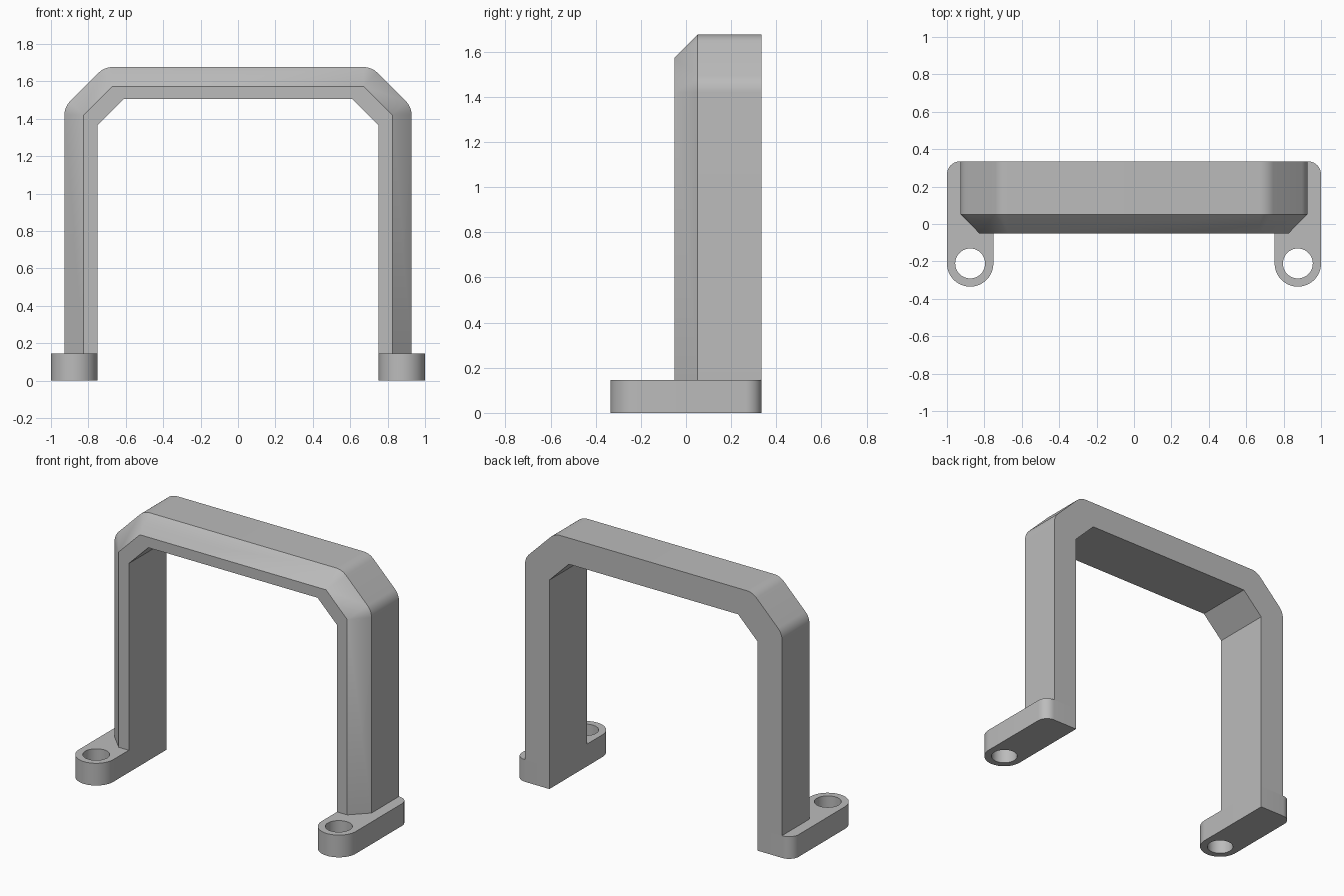
import bpy
import bmesh
from math import sin, cos, pi, radians
from mathutils import Vector

cube = bpy.data.objects.get("Cube")
if cube:
    bpy.data.objects.remove(cube)

# Main dimensions
FOOT_H = 0.145
INNER_X = 0.752
BACK, MID, FRONT = 0.335, 0.052, -0.052
BEVEL = 0.103
ARC = 8

grey = bpy.data.materials.new("plain grey")
grey.use_nodes = True
colour = (0.5, 0.5, 0.5, 1)
grey.diffuse_color = colour
grey.node_tree.nodes["Principled BSDF"].inputs["Base Color"].default_value = colour


def finish(bm, name):
    bmesh.ops.recalc_face_normals(bm, faces=bm.faces)
    mesh = bpy.data.meshes.new(name)
    bm.to_mesh(mesh)
    bm.free()
    mesh.materials.append(grey)
    obj = bpy.data.objects.new(name, mesh)
    bpy.context.collection.objects.link(obj)
    bpy.ops.object.select_all(action="DESELECT")
    obj.select_set(True)
    bpy.context.view_layer.objects.active = obj
    bpy.ops.object.shade_smooth_by_angle(angle=radians(25))
    return obj


# Arch stations: inner corner, front edge corner, outward angle in degrees
def corner(inner, edge, start):
    return [(inner, edge, start + 45 * i / ARC) for i in range(ARC + 1)]


half = [((INNER_X, FOOT_H), (0.825, FOOT_H), 0)]
half += corner((INNER_X, 1.364), (0.825, 1.42), 0)
half += corner((0.611, 1.505), (0.672, 1.573), 45)


def section(station, side):
    (ix, iz), (ex, ez), angle = station
    a = radians(angle)
    ox, oz = ex + BEVEL * cos(a), ez + BEVEL * sin(a)
    ring = [(ix, BACK, iz), (ox, BACK, oz), (ox, MID, oz),
            (ex, FRONT, ez), (ix, FRONT, iz)]
    return [Vector((side * x, y, z)) for x, y, z in ring]


# Arch: sweep the bevelled section up one leg, over and down the other
bm = bmesh.new()
rings = [section(s, 1) for s in half] + [section(s, -1) for s in reversed(half)]
rings = [[bm.verts.new(p) for p in ring] for ring in rings]
for a, b in zip(rings, rings[1:]):
    for i in range(5):
        j = (i + 1) % 5
        bm.faces.new((a[i], a[j], b[j], b[i]))
bmesh.ops.remove_doubles(bm, verts=bm.verts, dist=0.0001)
finish(bm, "arch")


# Mounting feet: rounded front, one rounded outer back corner, bolt hole
def arc(cx, cy, r, start, end, n):
    return [(cx + r * cos(radians(start + (end - start) * i / n)),
             cy + r * sin(radians(start + (end - start) * i / n)))
            for i in range(n + 1)]


def foot(name, side):
    r = (1 - INNER_X) / 2
    cx, cy = 1 - r, -BACK + r
    outline = arc(cx, cy, r, 180, 360, 32)
    outline += arc(1 - 0.07, BACK - 0.07, 0.07, 0, 90, 10)
    outline.append((INNER_X, BACK))
    hole = arc(cx, cy, 0.08, 0, 360, 40)[:-1]
    bm = bmesh.new()
    edges = []
    for loop in (outline, hole):
        verts = [bm.verts.new((side * x, y, 0)) for x, y in loop]
        edges += [bm.edges.new((v, verts[i - 1])) for i, v in enumerate(verts)]
    bmesh.ops.triangle_fill(bm, edges=edges, use_beauty=True)
    top = bmesh.ops.extrude_face_region(bm, geom=bm.faces[:], use_keep_orig=True)
    moved = [g for g in top["geom"] if isinstance(g, bmesh.types.BMVert)]
    bmesh.ops.translate(bm, verts=moved, vec=(0, 0, FOOT_H))
    return finish(bm, name)


foot("left_foot", 1)
foot("right_foot", -1)
